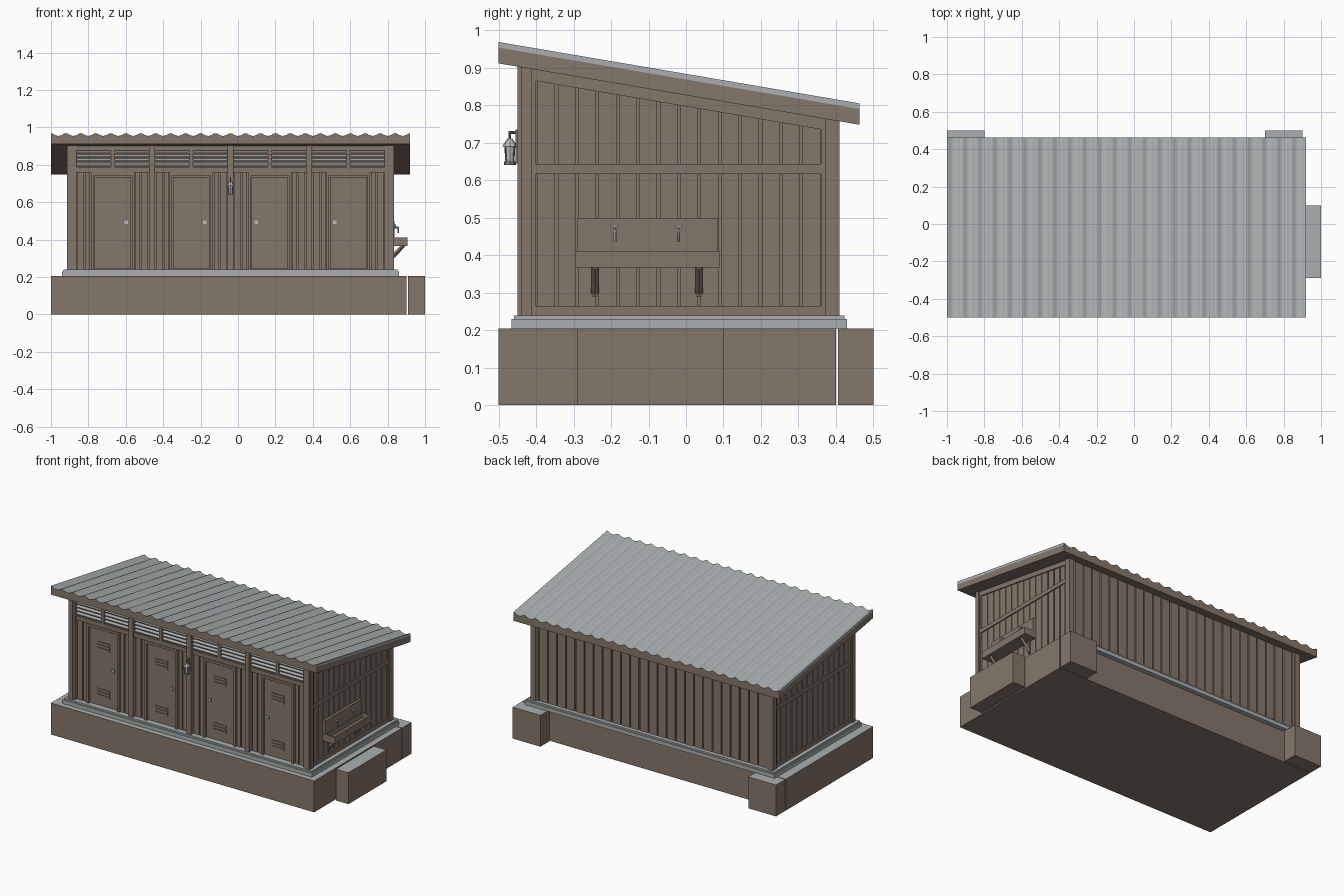
import bpy, bmesh, math
from mathutils import Vector, Matrix

if "Cube" in bpy.data.objects:
    bpy.data.objects.remove(bpy.data.objects["Cube"])


def material(name, rgb):
    m = bpy.data.materials.new(name)
    m.use_nodes = True
    m.diffuse_color = (*rgb, 1)
    m.node_tree.nodes["Principled BSDF"].inputs["Base Color"].default_value = (*rgb, 1)
    return m


BROWN = material("brown timber", (0.235, 0.185, 0.145))
GREY = material("grey sheet", (0.40, 0.43, 0.44))
METAL = material("pale metal", (0.50, 0.52, 0.53))

CX, HALF = -0.04, 0.874      # building centre and half width
FRONT, BACK = -0.45, 0.41
FLOOR, SLOPE = 0.24, -0.17


def under(y):
    """Height of the roof underside."""
    return 0.912 + SLOPE * (y + 0.5)


def prism(bm, pts, x0, x1):
    """Extrude a (y, z) outline along x."""
    a = [bm.verts.new((x0, y, z)) for y, z in pts]
    b = [bm.verts.new((x1, y, z)) for y, z in pts]
    bm.faces.new(a)
    bm.faces.new(b[::-1])
    for i in range(len(pts)):
        j = (i + 1) % len(pts)
        bm.faces.new((a[i], b[i], b[j], a[j]))


def box(bm, x0, x1, y0, y1, z0, z1=None):
    """Box; without z1 it reaches up to the sloping roof."""
    t0, t1 = (z1, z1) if z1 is not None else (under(y0) + 0.005, under(y1) + 0.005)
    prism(bm, [(y0, z0), (y1, z0), (y1, t1), (y0, t0)], min(x0, x1), max(x0, x1))


def finish(bm, name, mats=(BROWN,), rule=None):
    bmesh.ops.recalc_face_normals(bm, faces=bm.faces)
    bm.normal_update()
    if rule:
        for f in bm.faces:
            f.material_index = int(rule(f.normal))
    me = bpy.data.meshes.new(name)
    bm.to_mesh(me)
    bm.free()
    for m in mats:
        me.materials.append(m)
    ob = bpy.data.objects.new(name, me)
    bpy.context.collection.objects.link(ob)
    return ob


def part(name, boxes, mats=(BROWN,), rule=None):
    bm = bmesh.new()
    for b in boxes:
        box(bm, *b)
    return finish(bm, name, mats, rule)


def boards(lo, hi, count, gap):
    step = (hi - lo) / count
    return [(lo + i * step + gap / 2, lo + (i + 1) * step - gap / 2) for i in range(count)]


def upward(n):
    return n.z > 0.5


# Foundation, loose step blocks and plinth
part("foundation", [(-1, 0.9, -0.5, 0.4, 0, 0.205)], (BROWN, GREY), upward)
part("step_blocks", [(0.91, 1, -0.29, 0.10, 0, 0.205),
                     (-1, -0.8, 0.406, 0.5, 0, 0.205),
                     (0.7, 0.9, 0.406, 0.5, 0, 0.205)], (BROWN, GREY), upward)
part("plinth", [(CX - 0.9, CX + 0.9, -0.466, 0.43, 0.205, 0.23),
                (CX - 0.893, CX + 0.893, -0.459, 0.423, 0.23, FLOOR)], (GREY,))

# Wall core and the vertical boards
part("wall_core", [(CX - 0.852, CX + 0.852, -0.412, 0.388, FLOOR)])
for side, label in ((1, "left"), (-1, "right")):
    out = lambda d: CX + side * (HALF - d)
    part(label + "_wall_boards",
         [(out(0.03), out(0.014), a, b, FLOOR) for a, b in boards(-0.4, 0.362, 14, 0.007)])
    bm = bmesh.new()
    box(bm, out(0.03), out(0.007), -0.4, 0.362, 0.617, 0.643)
    box(bm, out(0.03), out(0.007), -0.4, 0.362, FLOOR, 0.265)
    prism(bm, [(-0.4, under(-0.4)), (0.362, under(0.362)),
               (0.362, under(0.362) - 0.03), (-0.4, under(-0.4) - 0.03)],
          *sorted((out(0.03), out(0.007))))
    finish(bm, label + "_wall_rails")
    part(label + "_corner_posts",
         [(out(0.05), out(0.006), FRONT + 0.006, -0.4, FLOOR),
          (out(0.035), out(0), FRONT + 0.01, -0.412, FLOOR),
          (out(0.036), out(0.008), FRONT, -0.42, FLOOR),
          (out(0.05), out(0.006), 0.36, BACK - 0.006, FLOOR),
          (out(0.035), out(0), 0.372, BACK, FLOOR)])
part("back_wall_boards", [(a, b, 0.38, 0.398, FLOOR)
                          for a, b in boards(CX - 0.824, CX + 0.824, 25, 0.008)])

# Front framing
bays = [CX + k * 0.42 for k in (-1.5, -0.5, 0.5, 1.5)]
posts = [CX + k * 0.42 for k in (-1, 0, 1)]
part("front_posts", [(x - 0.016, x + 0.016, FRONT, -0.4, FLOOR) for x in posts])
part("front_beams", [(CX - 0.83, CX + 0.83, -0.437, -0.4, 0.76, 0.787),
                     (CX - 0.83, CX + 0.83, -0.437, -0.4, 0.877)])
part("vent_mullions", [(x - 0.009, x + 0.009, -0.437, -0.4, 0.787, 0.88) for x in bays])

# Louvre slats, pale on their sloping tops
bm = bmesh.new()
for x in bays:
    for s in (-1, 1):
        for k in range(4):
            z = 0.792 + k * 0.023
            prism(bm, [(-0.434, z), (-0.434, z + 0.007), (-0.41, z + 0.019), (-0.41, z + 0.012)],
                  *sorted((x + s * 0.009, x + s * 0.194)))
finish(bm, "vent_louvres", (BROWN, GREY), lambda n: n.z > 0.3)

# Boards between the doors, frames and doors
fill, frames, doors, vents, knobs = [], [], [], [], []
for i, x in enumerate(bays):
    for s in (-1, 1):
        fill += [(x + s * a, x + s * b, -0.426, -0.4, FLOOR, 0.76)
                 for a, b in ((0.122, 0.146), (0.153, 0.188))]
        frames.append((x + s * 0.103, x + s * 0.117, -0.438, -0.4, FLOOR, 0.758))
    frames.append((x - 0.103, x + 0.103, -0.438, -0.4, 0.742, 0.758))
    doors.append((x - 0.098, x + 0.098, -0.428, -0.4, FLOOR + 0.004, 0.736))
    for z0 in (0.302, 0.608):
        vents += [(x - 0.046, x + 0.046, -0.433, -0.42, z0 + k * 0.019, z0 + k * 0.019 + 0.013)
                  for k in range(3)]
    kx = x + (0.072 if i < 2 else -0.072)
    knobs.append((kx - 0.009, kx + 0.009, -0.436, -0.42, 0.483, 0.503))
part("front_boards", fill)
part("door_frames", frames)
part("doors", doors)
part("door_vents", vents)
part("door_handles", knobs, (METAL,))

# Roof deck and corrugated sheet
bm = bmesh.new()
Y0, Y1 = -0.5, 0.463
prism(bm, [(Y0, under(Y0)), (Y1, under(Y1)), (Y1, under(Y1) + 0.042), (Y0, under(Y0) + 0.042)],
      -1, 0.92)
finish(bm, "roof_deck")
bm = bmesh.new()
ribs, steps = 24, 8
rows = []
for i in range(ribs * steps + 1):
    x = -1 + 1.92 * i / (ribs * steps)
    crest = 0.043 + 0.014 * (0.5 + 0.5 * math.cos(math.tau * i / steps)) ** 1.5
    rows.append([bm.verts.new((x, y, under(y) + h))
                 for y, h in ((Y0, 0.038), (Y1, 0.038), (Y1, crest), (Y0, crest))])
for a, b in zip(rows, rows[1:]):
    for j in range(4):
        k = (j + 1) % 4
        bm.faces.new((a[j], a[k], b[k], b[j]))
bm.faces.new(rows[0])
bm.faces.new(rows[-1])
finish(bm, "roof_sheet", (GREY, BROWN), lambda n: abs(n.y) > 0.8)

# Wash trough on the left wall
WX = CX + HALF - 0.016
part("trough_backboard", [(WX, WX + 0.018, -0.29, 0.085, 0.41, 0.5)])
part("trough", [(WX, 0.905, -0.295, 0.09, 0.367, 0.378),
                (WX, WX + 0.02, -0.295, 0.09, 0.367, 0.412),
                (0.895, 0.905, -0.295, 0.09, 0.367, 0.412),
                (WX, 0.905, -0.295, -0.285, 0.367, 0.412),
                (WX, 0.905, 0.08, 0.09, 0.367, 0.412)])


def rod(bm, a, b, r0, r1=None, sides=8):
    """Tapered cylinder between two points."""
    a, b = Vector(a), Vector(b)
    d = b - a
    turn = d.to_track_quat("Z", "Y").to_matrix().to_4x4()
    bmesh.ops.create_cone(bm, cap_ends=True, segments=sides, radius1=r0,
                          radius2=r0 if r1 is None else r1, depth=d.length,
                          matrix=Matrix.Translation((a + b) / 2) @ turn)


bm = bmesh.new()
for y in (-0.243, 0.035):
    rod(bm, (WX, y, 0.298), (0.885, y, 0.37), 0.011, sides=4)
    box(bm, WX, WX + 0.01, y - 0.008, y + 0.008, 0.29, 0.37)
finish(bm, "trough_brackets")
bm = bmesh.new()
for y in (-0.19, -0.02):
    rod(bm, (WX, y, 0.465), (WX + 0.04, y, 0.465), 0.005)
    rod(bm, (WX + 0.038, y, 0.468), (WX + 0.038, y, 0.435), 0.004)
    rod(bm, (WX + 0.024, y, 0.465), (WX + 0.024, y, 0.478), 0.003)
    box(bm, WX + 0.02, WX + 0.028, y - 0.011, y + 0.011, 0.476, 0.481)
finish(bm, "taps", (METAL,))

# Lantern on the middle post
LY = -0.47
bm = bmesh.new()
box(bm, CX - 0.006, CX + 0.006, FRONT - 0.005, FRONT, 0.645, 0.735)
rod(bm, (CX, FRONT, 0.728), (CX, LY - 0.004, 0.728), 0.004)
rod(bm, (CX, LY, 0.728), (CX, LY, 0.705), 0.003)
rod(bm, (CX, LY, 0.641), (CX, LY, 0.65), 0.016)
for k in range(4):
    a = math.tau * (k + 0.5) / 4
    c, s = math.cos(a), math.sin(a)
    rod(bm, (CX + 0.014 * c, LY + 0.014 * s, 0.648), (CX + 0.018 * c, LY + 0.018 * s, 0.69), 0.002)
finish(bm, "lantern_frame")
bm = bmesh.new()
rod(bm, (CX, LY, 0.69), (CX, LY, 0.712), 0.021, 0.006)
rod(bm, (CX, LY, 0.65), (CX, LY, 0.69), 0.011, 0.014)
finish(bm, "lantern_cap_and_glass", (METAL,))
